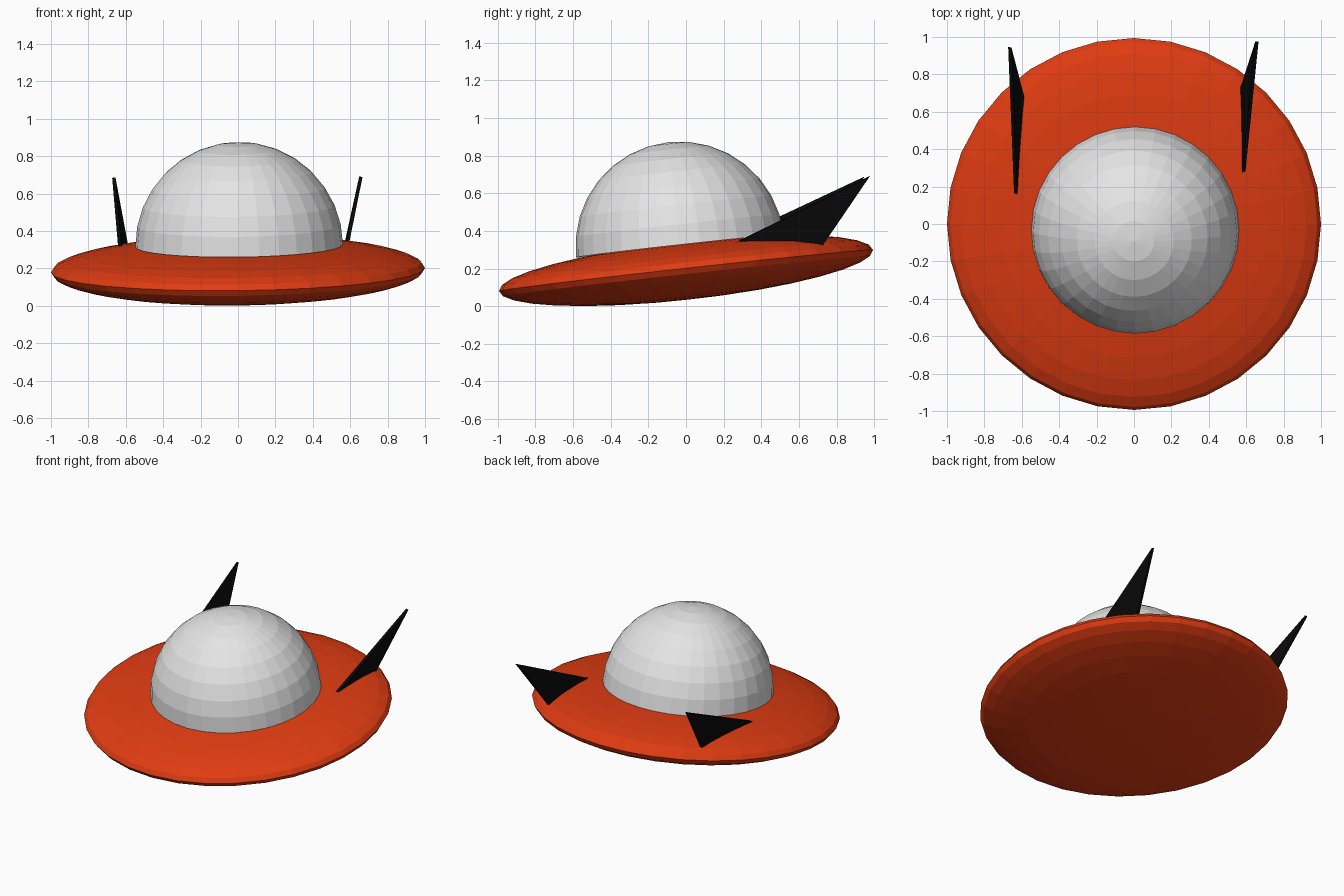
import bpy, bmesh
from mathutils import Vector, Matrix

if "Cube" in bpy.data.objects:
    bpy.data.objects.remove(bpy.data.objects["Cube"])


def material(name, rgb):
    m = bpy.data.materials.new(name)
    m.diffuse_color = (*rgb, 1)
    m.use_nodes = True
    m.node_tree.nodes["Principled BSDF"].inputs["Base Color"].default_value = m.diffuse_color
    return m


RED = material("orange_red", (0.75, 0.045, 0.006))
GREY = material("light_grey", (0.78, 0.78, 0.78))
BLACK = material("black", (0.003, 0.003, 0.003))

# Shared tilt of saucer and dome: rear raised, very slight roll
CENTRE = Vector((0, 0, 0.19))
NORMAL = Vector((-0.012, -0.11, 1)).normalized()
TILT = Matrix.Translation(CENTRE) @ Vector((0, 0, 1)).rotation_difference(NORMAL).to_matrix().to_4x4()


def finish(bm, name, mat):
    bmesh.ops.recalc_face_normals(bm, faces=bm.faces)
    me = bpy.data.meshes.new(name)
    bm.to_mesh(me)
    bm.free()
    me.materials.append(mat)
    ob = bpy.data.objects.new(name, me)
    bpy.context.collection.objects.link(ob)
    return ob


def ball(name, mat, local, half=False):
    bm = bmesh.new()
    bmesh.ops.create_uvsphere(bm, u_segments=32, v_segments=16, radius=1)
    if half:  # keep the upper half and one ring hidden in the saucer
        low = [v for v in bm.verts if v.co.z < -0.01]
        bmesh.ops.delete(bm, geom=low, context='VERTS')
    bmesh.ops.transform(bm, matrix=TILT @ local, verts=bm.verts)
    return finish(bm, name, mat)


# Flattened saucer body
ball("saucer_body", RED, Matrix.Diagonal((1, 1, 0.155, 1)))

# Hemispherical dome, rim sitting at the saucer surface
ball("dome", GREY, Matrix.Translation((0.008, -0.018, 0.133)) @ Matrix.Scale(0.555, 4), half=True)


def fin(name, front, tip, rear, thick=0.018):
    """Thin triangular plate whose base edge is sunk into the saucer."""
    front, tip, rear = Vector(front), Vector(tip), Vector(rear)
    front_low = front + (front - tip) * 0.15
    rear_low = rear + (rear - tip) * 0.15
    n = (tip - front).cross(rear - front).normalized() * thick / 2
    bm = bmesh.new()
    f = bm.faces.new([bm.verts.new(p - n) for p in (front_low, tip, rear_low)])
    ext = bmesh.ops.extrude_face_region(bm, geom=[f])
    verts = [v for v in ext["geom"] if isinstance(v, bmesh.types.BMVert)]
    bmesh.ops.translate(bm, vec=n * 2, verts=verts)
    return finish(bm, name, BLACK)


# Two swept tail fins, slightly different in placement
fin("right_fin", (0.586, 0.27, 0.34), (0.657, 0.975, 0.69), (0.578, 0.73, 0.33))
fin("left_fin", (-0.634, 0.20, 0.335), (-0.664, 0.945, 0.685), (-0.598, 0.69, 0.33))
